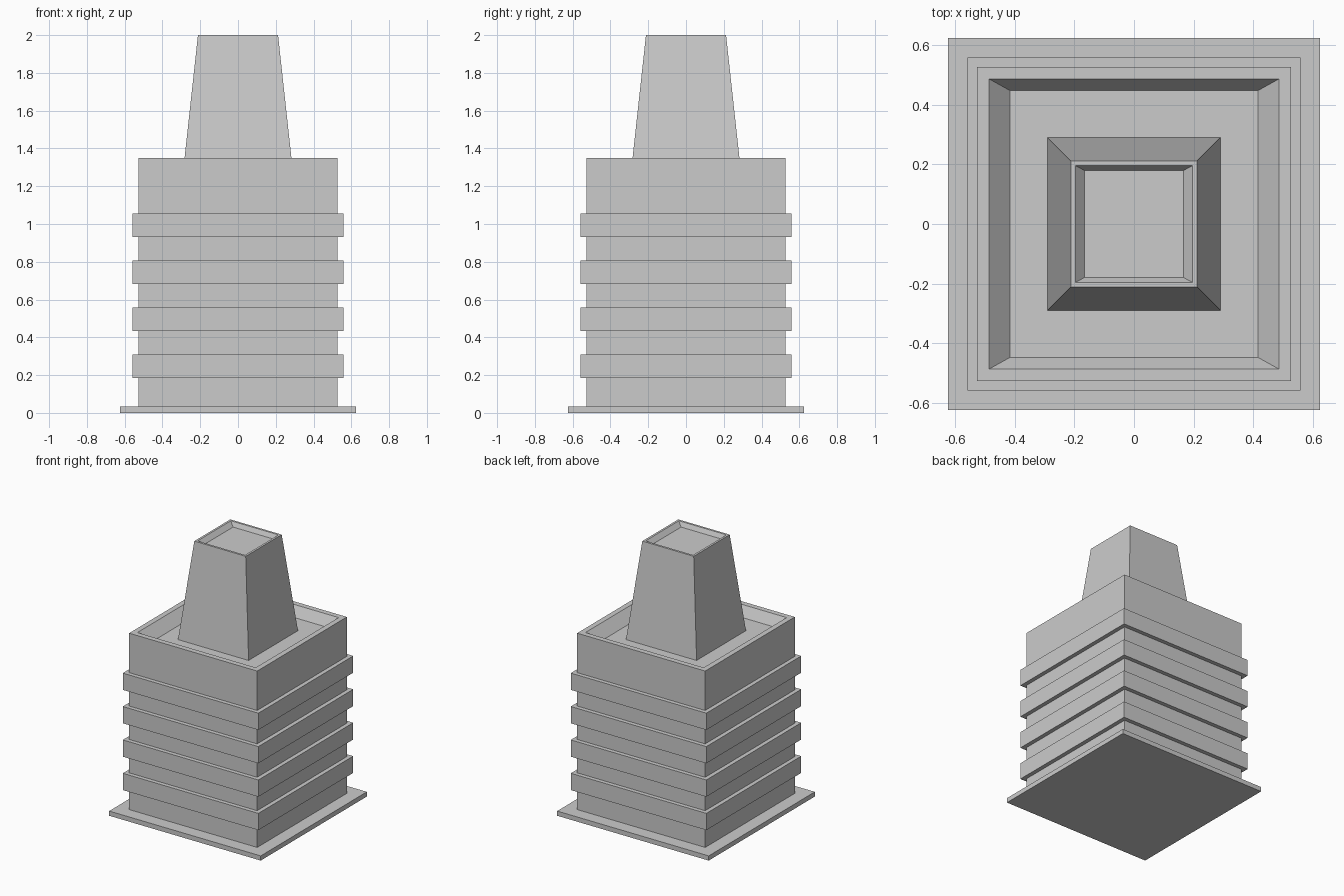
import bpy
import bmesh

cube = bpy.data.objects.get("Cube")
if cube:
    bpy.data.objects.remove(cube, do_unlink=True)

concrete = bpy.data.materials.new("concrete_grey")
concrete.use_nodes = True
grey = (0.6, 0.6, 0.6, 1)
concrete.diffuse_color = grey
concrete.node_tree.nodes["Principled BSDF"].inputs["Base Color"].default_value = grey


def loft(name, rings):
    """Stack rectangular rings (half x, half y, z) and cap both ends."""
    bm = bmesh.new()
    loops = []
    for hx, hy, z in rings:
        corners = ((-hx, -hy), (hx, -hy), (hx, hy), (-hx, hy))
        loops.append([bm.verts.new((x, y, z)) for x, y in corners])
    for low, high in zip(loops, loops[1:]):
        for i in range(4):
            j = (i + 1) % 4
            bm.faces.new((low[i], low[j], high[j], high[i]))
    bm.faces.new(loops[0][::-1])
    bm.faces.new(loops[-1])
    mesh = bpy.data.meshes.new(name)
    bm.to_mesh(mesh)
    bm.free()
    mesh.materials.append(concrete)
    obj = bpy.data.objects.new(name, mesh)
    bpy.context.collection.objects.link(obj)
    return obj


def box(name, half, bottom, top):
    return loft(name, [(half, half, bottom), (half, half, top)])


# Ground slab
box("base_slab", 0.625, 0, 0.035)

# Main block with a sunken roof behind a sloped parapet
roof = 1.275
loft("main_block", [(0.528, 0.528, 0.035), (0.528, 0.528, 1.35),
                    (0.488, 0.488, 1.35), (0.416, 0.448, roof)])

# Projecting floor bands
for i in range(4):
    bottom = 0.184 + i * 0.249
    box(f"floor_band_{i + 1}", 0.559, bottom, bottom + 0.125)

# Tapered tower with a shallow recessed top
loft("tower", [(0.291, 0.291, roof), (0.212, 0.212, 2),
               (0.196, 0.196, 2), (0.167, 0.18, 1.967)])
